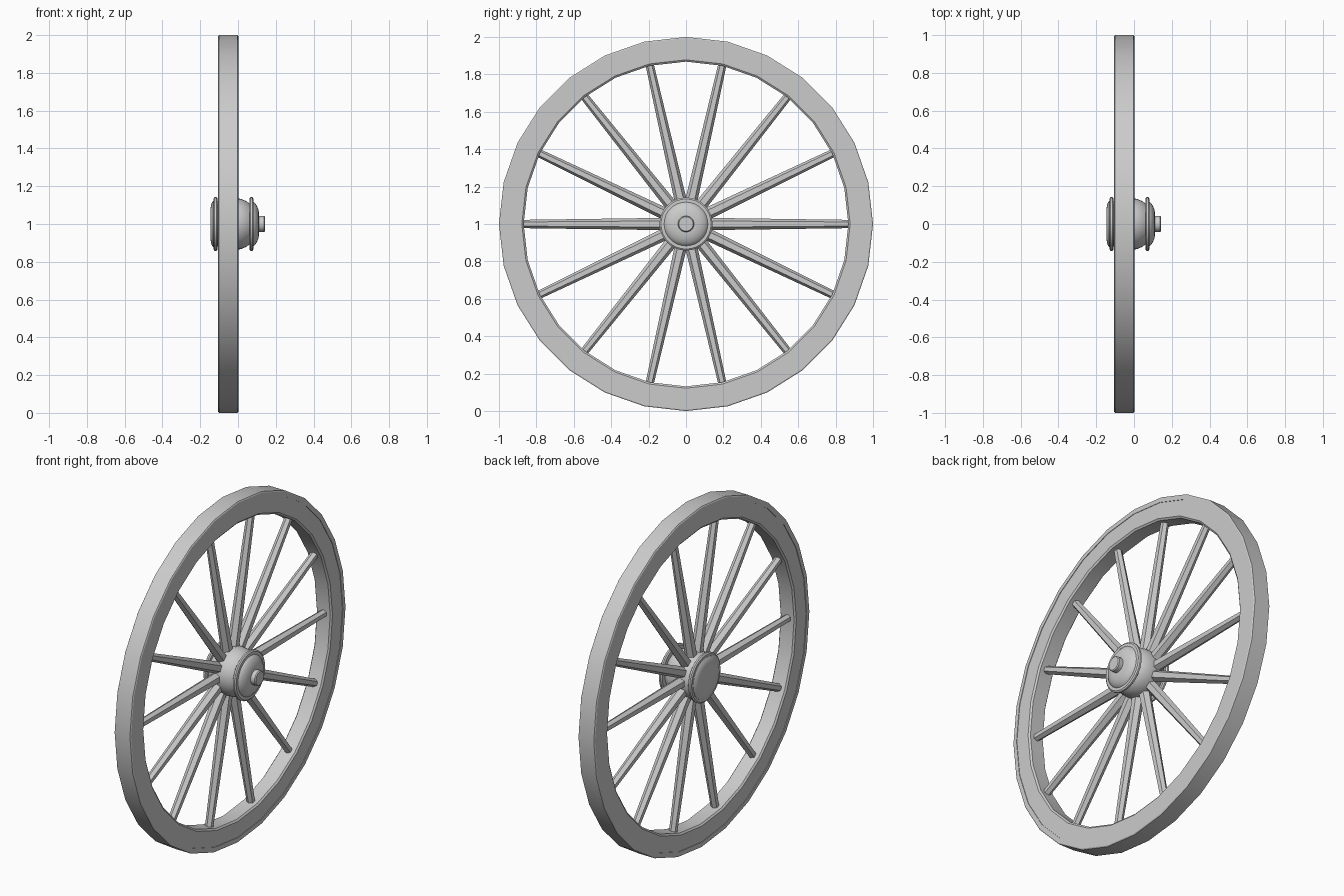
import bpy, bmesh, math
from mathutils import Vector

if "Cube" in bpy.data.objects:
    bpy.data.objects.remove(bpy.data.objects["Cube"])

grey = bpy.data.materials.new("plain_grey")
grey.diffuse_color = (0.6, 0.6, 0.6, 1)
grey.use_nodes = True
grey.node_tree.nodes["Principled BSDF"].inputs["Base Color"].default_value = grey.diffuse_color


def finish(name, bm, smooth_angle=None):
    bmesh.ops.recalc_face_normals(bm, faces=bm.faces)
    mesh = bpy.data.meshes.new(name)
    bm.to_mesh(mesh)
    bm.free()
    mesh.materials.append(grey)
    obj = bpy.data.objects.new(name, mesh)
    bpy.context.collection.objects.link(obj)
    if smooth_angle:
        bpy.ops.object.select_all(action='DESELECT')
        obj.select_set(True)
        bpy.context.view_layer.objects.active = obj
        bpy.ops.object.shade_smooth_by_angle(angle=math.radians(smooth_angle))
    return obj


def lathe(name, profile, sides, closed):
    """Spin (x, radius) points around the wheel axle at z = 1."""
    bm = bmesh.new()
    rings = []
    for x, r in profile:
        if r == 0:
            rings.append([bm.verts.new((x, 0, 1))] * sides)
        else:
            rings.append([bm.verts.new((x, r * math.sin(2 * math.pi * i / sides),
                                        1 + r * math.cos(2 * math.pi * i / sides)))
                          for i in range(sides)])
    pairs = list(zip(rings, rings[1:])) + ([(rings[-1], rings[0])] if closed else [])
    for a, b in pairs:
        for i in range(sides):
            j = (i + 1) % sides
            corners = list(dict.fromkeys((a[i], a[j], b[j], b[i])))
            bm.faces.new(corners)
    return finish(name, bm, 30)


# wooden rim with chamfered inner edges
lathe("rim", [(-0.102, 0.972), (-0.102, 0.878), (-0.094, 0.868),
              (-0.009, 0.868), (-0.001, 0.878), (-0.001, 0.972)], 28, True)

# tyre band around the rim
lathe("tyre", [(-0.105, 0.97), (-0.105, 0.994), (-0.101, 1.0),
               (-0.002, 1.0), (0.002, 0.994), (0.002, 0.97)], 28, True)

# hub barrel
lathe("hub_barrel", [(-0.115, 0), (-0.115, 0.115), (-0.085, 0.13), (-0.05, 0.138),
                     (-0.01, 0.137), (0.02, 0.132), (0.045, 0.12), (0.065, 0.105),
                     (0.065, 0)], 32, False)

# raised bands at both ends of the hub
for name, x0, x1 in (("back_hub_band", -0.13, -0.108), ("front_hub_band", 0.06, 0.082)):
    lathe(name, [(x0, 0.1), (x0, 0.134), (x0 + 0.006, 0.142),
                 (x1 - 0.006, 0.142), (x1, 0.134), (x1, 0.1)], 32, True)

# domed hub caps and axle end
lathe("back_hub_cap", [(-0.115, 0.125), (-0.132, 0.122), (-0.141, 0.108),
                       (-0.145, 0.085), (-0.145, 0)], 32, False)
lathe("front_hub_cap", [(0.07, 0.122), (0.085, 0.116), (0.098, 0.1),
                        (0.108, 0.078), (0.112, 0.05), (0.112, 0)], 32, False)
lathe("axle_end", [(0.1, 0.043), (0.137, 0.043), (0.142, 0.038), (0.142, 0)], 24, False)

# fourteen tapered six-sided spokes
bm = bmesh.new()
for s in range(14):
    a = 2 * math.pi * s / 14
    out = Vector((0, math.cos(a), math.sin(a)))
    side = Vector((0, -math.sin(a), math.cos(a)))
    ends = []
    for dist, r in ((0.1, 0.033), (0.885, 0.022)):
        centre = Vector((-0.052, 0, 1)) + out * dist
        ends.append([bm.verts.new(centre + side * r * math.cos(k * math.pi / 3)
                                  + Vector((r * math.sin(k * math.pi / 3), 0, 0)))
                     for k in range(6)])
    for k in range(6):
        n = (k + 1) % 6
        bm.faces.new((ends[0][k], ends[0][n], ends[1][n], ends[1][k]))
    bm.faces.new(ends[0])
    bm.faces.new(ends[1])
finish("spokes", bm)
